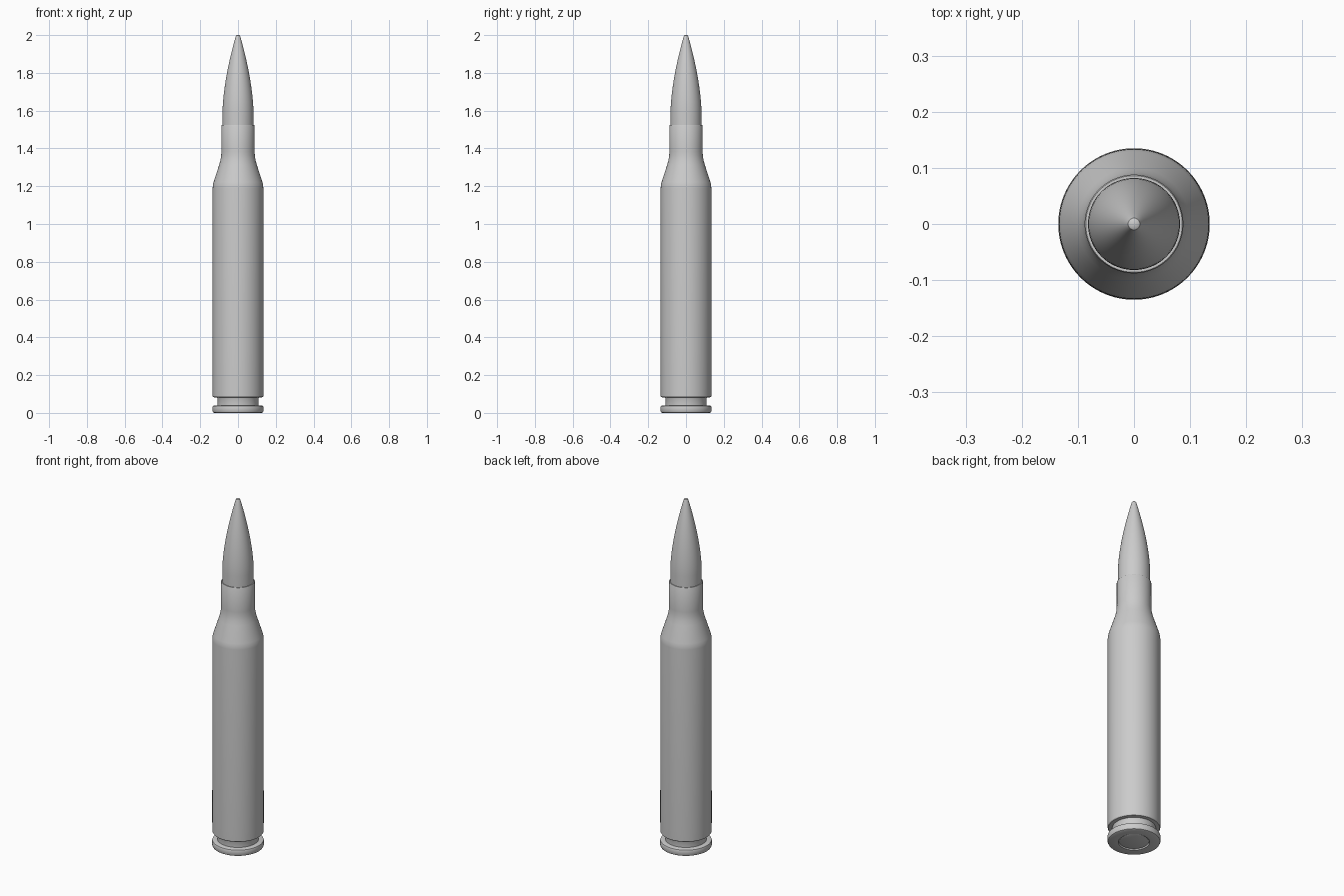
import bpy, bmesh, math

if "Cube" in bpy.data.objects:
    bpy.data.objects.remove(bpy.data.objects["Cube"])

SEGMENTS = 96


def revolve(name, profile):
    """Spin an (r, z) profile about z; ends at r = 0 close the surface."""
    bm = bmesh.new()
    verts = [bm.verts.new((r, 0, z)) for r, z in profile]
    edges = [bm.edges.new(pair) for pair in zip(verts, verts[1:])]
    bmesh.ops.spin(bm, geom=verts + edges, cent=(0, 0, 0), axis=(0, 0, 1),
                   angle=math.tau, steps=SEGMENTS, use_merge=False)
    bmesh.ops.remove_doubles(bm, verts=bm.verts, dist=1e-5)
    bmesh.ops.recalc_face_normals(bm, faces=bm.faces)
    mesh = bpy.data.meshes.new(name)
    bm.to_mesh(mesh)
    bm.free()
    obj = bpy.data.objects.new(name, mesh)
    bpy.context.collection.objects.link(obj)
    bpy.ops.object.select_all(action='DESELECT')
    obj.select_set(True)
    bpy.context.view_layer.objects.active = obj
    bpy.ops.object.shade_smooth_by_angle(angle=math.radians(30))
    return obj


# Case: base with primer pocket, rim, extractor groove, body, shoulder, neck
revolve("case", [
    (0, 0.008), (0.078, 0.008), (0.080, 0.0), (0.126, 0.0),
    (0.132, 0.003), (0.135, 0.009), (0.135, 0.031), (0.133, 0.036), (0.128, 0.038),
    (0.108, 0.040), (0.108, 0.074), (0.111, 0.082),
    (0.131, 0.083), (0.134, 0.088), (0.1345, 0.14), (0.134, 1.19),
    (0.133, 1.205), (0.129, 1.222), (0.100, 1.312),
    (0.093, 1.338), (0.089, 1.362), (0.088, 1.385),
    (0.088, 1.521), (0.086, 1.525), (0.081, 1.525), (0, 1.525),
])

# Primer: shallow disc in the base
revolve("primer", [(0, 0.002), (0.069, 0.002), (0.074, 0.004), (0.076, 0.012), (0, 0.012)])

# Bullet: short cylinder, curved ogive and small rounded tip
ogive = []
for i in range(17):
    t = i / 16
    ogive.append((0.082 - 0.070 * t ** 1.65, 1.59 + 0.403 * t))
revolve("bullet", [(0, 1.48), (0.082, 1.48)] + ogive
        + [(0.0105, 1.997), (0.007, 1.9993), (0, 2.0)])
